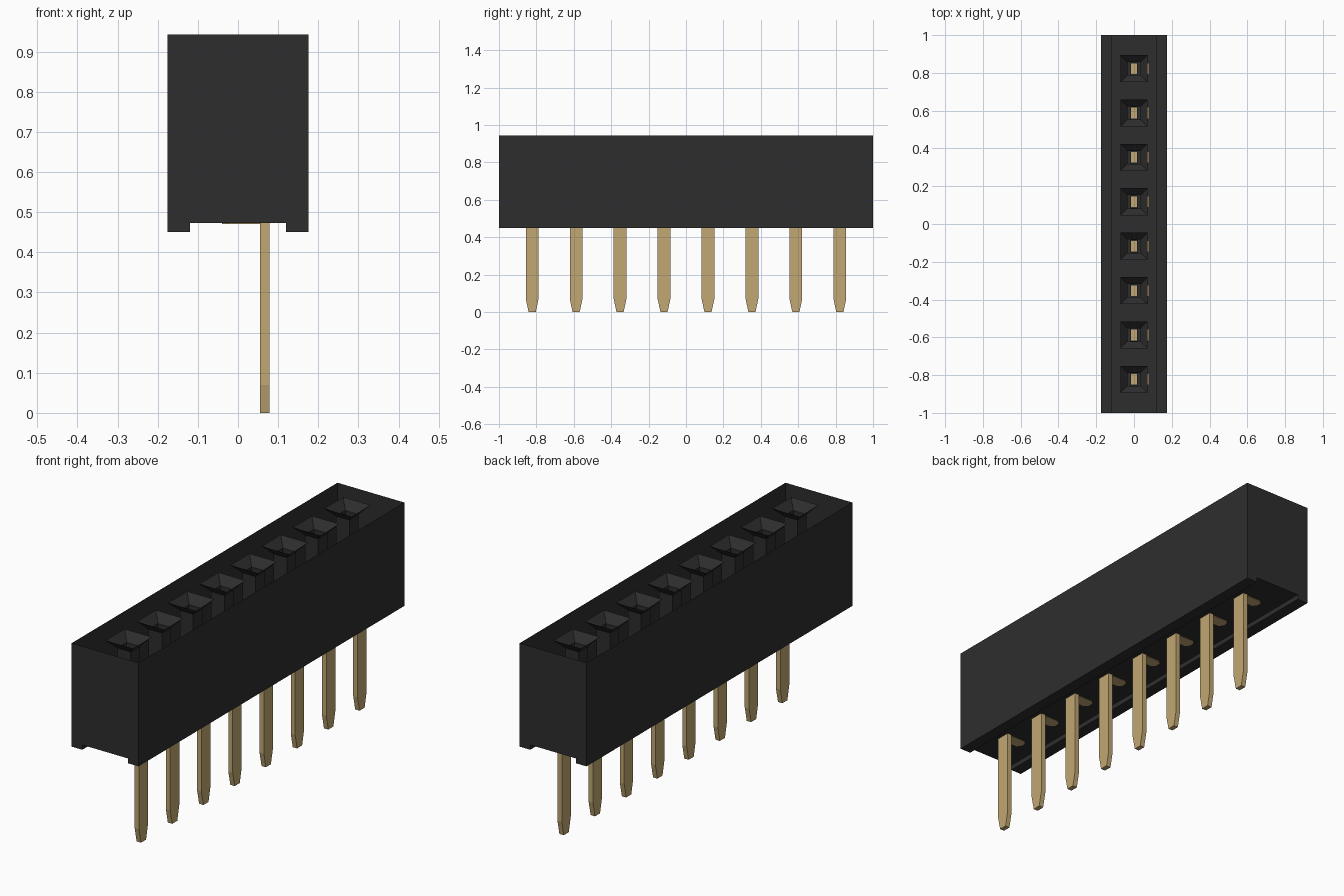
import bpy, bmesh

if "Cube" in bpy.data.objects:
    bpy.data.objects.remove(bpy.data.objects["Cube"], do_unlink=True)


def make_material(name, rgb, rough, metal=0.0):
    mat = bpy.data.materials.new(name)
    mat.use_nodes = True
    mat.diffuse_color = (*rgb, 1)
    bsdf = mat.node_tree.nodes["Principled BSDF"]
    bsdf.inputs["Base Color"].default_value = (*rgb, 1)
    bsdf.inputs["Roughness"].default_value = rough
    bsdf.inputs["Metallic"].default_value = metal
    return mat


black = make_material("black plastic", (0.027, 0.027, 0.027), 0.6)
gold = make_material("pale gold", (0.54, 0.385, 0.17), 0.5)


def finish(name, bm, mat, flip=False):
    bmesh.ops.recalc_face_normals(bm, faces=bm.faces[:])
    if flip:
        bmesh.ops.reverse_faces(bm, faces=bm.faces[:])
    mesh = bpy.data.meshes.new(name)
    bm.to_mesh(mesh)
    bm.free()
    mesh.materials.append(mat)
    obj = bpy.data.objects.new(name, mesh)
    bpy.context.collection.objects.link(obj)
    return obj


def loft(bm, rings, closed=True):
    """Join equal rings of points with quads; returns the vertex rings."""
    loops = [[bm.verts.new(p) for p in ring] for ring in rings]
    n = len(loops[0])
    for a, b in zip(loops, loops[1:]):
        for i in range(n if closed else n - 1):
            j = (i + 1) % n
            bm.faces.new((a[i], a[j], b[j], b[i]))
    return loops


def prism(bm, rings):
    loops = loft(bm, rings)
    bm.faces.new(loops[0])
    bm.faces.new(loops[-1])


def rect(hx, hy, z, y):
    return [(-hx, y - hy, z), (hx, y - hy, z), (hx, y + hy, z), (-hx, y + hy, z)]


TOP, FLOOR, FOOT = 0.943, 0.473, 0.45
PITCH, COUNT = 0.235, 8

# Thin-walled housing, open on top, with a channel between two foot rails
half = [(0.12, FLOOR), (0.12, FOOT), (0.176, FOOT), (0.176, TOP)]
profile = [(-x, z) for x, z in reversed(half)] + half
bm = bmesh.new()
ends = loft(bm, [[(x, y, z) for x, z in profile] for y in (-1, 1)], closed=False)
for ring in ends:
    bm.faces.new(ring)
finish("housing", bm, black)

for k in range(COUNT):
    y = (k - (COUNT - 1) / 2) * PITCH

    # Funnel mouth and square tube, narrowing to a slot at the bottom
    bm = bmesh.new()
    loft(bm, [rect(0.072, 0.072, TOP, y), rect(0.035, 0.035, TOP - 0.04, y),
              rect(0.035, 0.035, FLOOR + 0.03, y), rect(0.015, 0.033, FLOOR + 0.03, y)])
    finish(f"socket_{k + 1}", bm, black, flip=True)

    # Flat pin with tapered tip
    outline = [(-0.019, 0), (0.019, 0), (0.034, 0.07), (0.034, FLOOR),
               (-0.034, FLOOR), (-0.034, 0.07)]
    bm = bmesh.new()
    prism(bm, [[(x, y + dy, z) for dy, z in outline] for x in (0.055, 0.078)])
    finish(f"pin_{k + 1}", bm, gold)

    # Contact foot running from the pin to under the socket
    foot = [(0.077, -0.028), (0.077, 0.028), (-0.025, 0.028),
            (-0.04, 0.012), (-0.04, -0.012), (-0.025, -0.028)]
    bm = bmesh.new()
    prism(bm, [[(x, y + dy, z) for x, dy in foot] for z in (FLOOR - 0.002, FLOOR + 0.003)])
    finish(f"contact_foot_{k + 1}", bm, gold)
